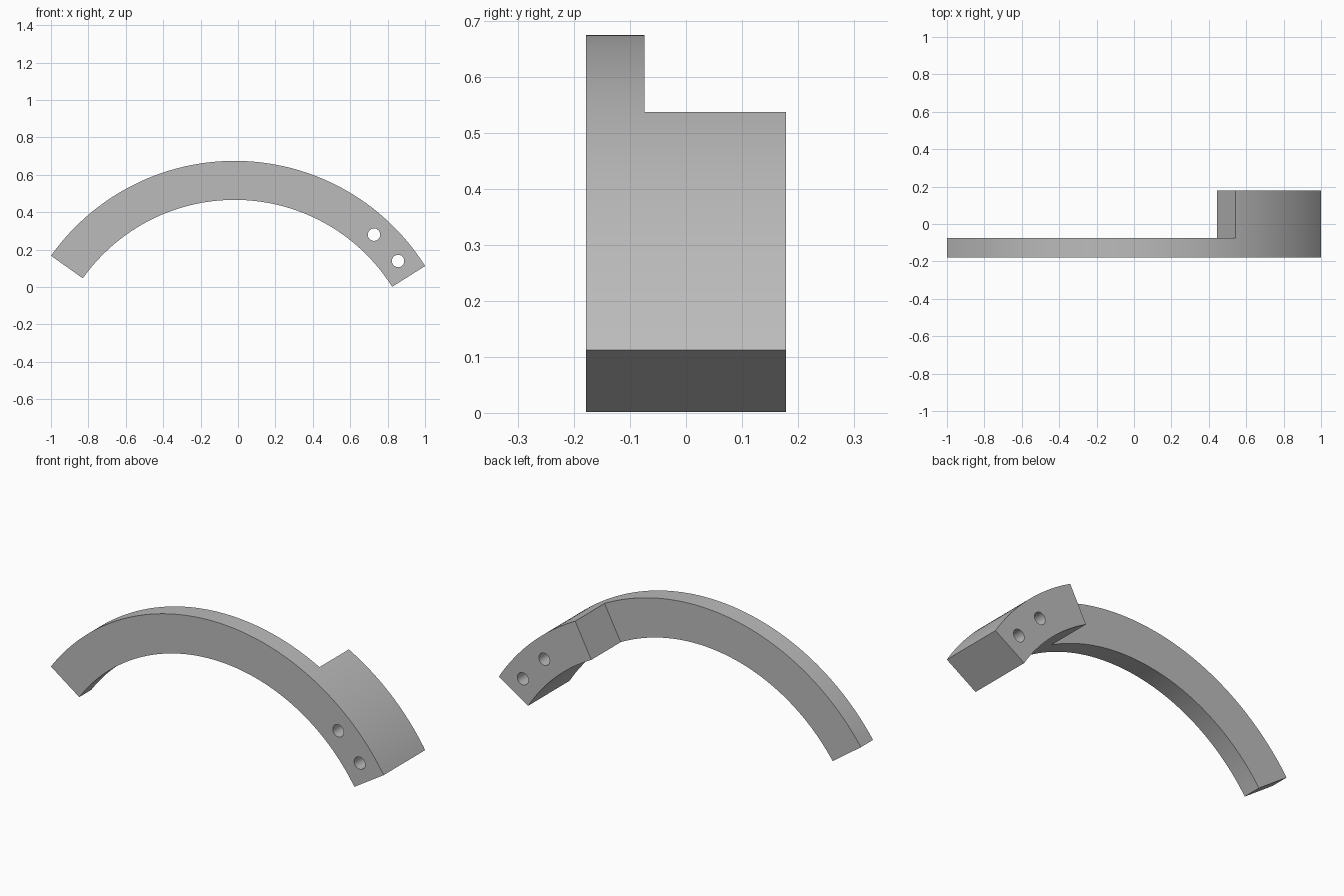
import bpy, bmesh
from math import sin, cos, radians

if "Cube" in bpy.data.objects:
    bpy.data.objects.remove(bpy.data.objects["Cube"], do_unlink=True)

CX, CZ = -0.018, -0.529            # centre of the arc
R_OUT, R_IN, R_HOLE = 1.2035, 0.995, 1.1
FRONT, STEP, BACK = -0.178, -0.074, 0.178

grey = bpy.data.materials.new("plain grey")
grey.use_nodes = True
color = (0.5, 0.5, 0.5, 1)
grey.diffuse_color = color
grey.node_tree.nodes["Principled BSDF"].inputs["Base Color"].default_value = color


def polar(r, degrees):
    a = radians(degrees)
    return CX + r * cos(a), CZ + r * sin(a)


def prism(name, outline, y0, y1):
    """Extrude an XZ outline from y0 to y1."""
    bm = bmesh.new()
    face = bm.faces.new([bm.verts.new((x, y0, z)) for x, z in outline])
    ext = bmesh.ops.extrude_face_region(bm, geom=[face])
    verts = [v for v in ext["geom"] if isinstance(v, bmesh.types.BMVert)]
    bmesh.ops.translate(bm, verts=verts, vec=(0, y1 - y0, 0))
    bmesh.ops.recalc_face_normals(bm, faces=bm.faces)
    mesh = bpy.data.meshes.new(name)
    bm.to_mesh(mesh)
    bm.free()
    mesh.materials.append(grey)
    obj = bpy.data.objects.new(name, mesh)
    bpy.context.collection.objects.link(obj)
    return obj


def sector(r_in, r_out, a0, a1, n=96):
    angles = [a0 + (a1 - a0) * i / n for i in range(n + 1)]
    return [polar(r_out, a) for a in angles] + [polar(r_in, a) for a in reversed(angles)]


# Full-depth curved bar
arm = prism("curved_arm", sector(R_IN, R_OUT, 32.2, 180 - 35.35), FRONT, BACK)

# Cutter that thins the arm behind the step, leaving the thick end block
cutters = [prism("step_cutter", sector(0.8, 1.4, 62.3, 165), STEP, 0.4)]

# Two through holes in the end block
for i, angle in enumerate((37.4, 47.35)):
    hx, hz = polar(R_HOLE, angle)
    circle = [(hx + 0.033 * cos(radians(a)), hz + 0.033 * sin(radians(a)))
              for a in range(0, 360, 10)]
    cutters.append(prism(f"hole_cutter_{i + 1}", circle, -0.4, 0.4))

bpy.context.view_layer.objects.active = arm
arm.select_set(True)
for cutter in cutters:
    mod = arm.modifiers.new("cut", "BOOLEAN")
    mod.operation, mod.solver, mod.object = "DIFFERENCE", "EXACT", cutter
    bpy.ops.object.modifier_apply(modifier=mod.name)
    bpy.data.objects.remove(cutter, do_unlink=True)

bpy.ops.object.select_all(action="DESELECT")
arm.select_set(True)
bpy.ops.object.shade_smooth_by_angle(angle=radians(30))
